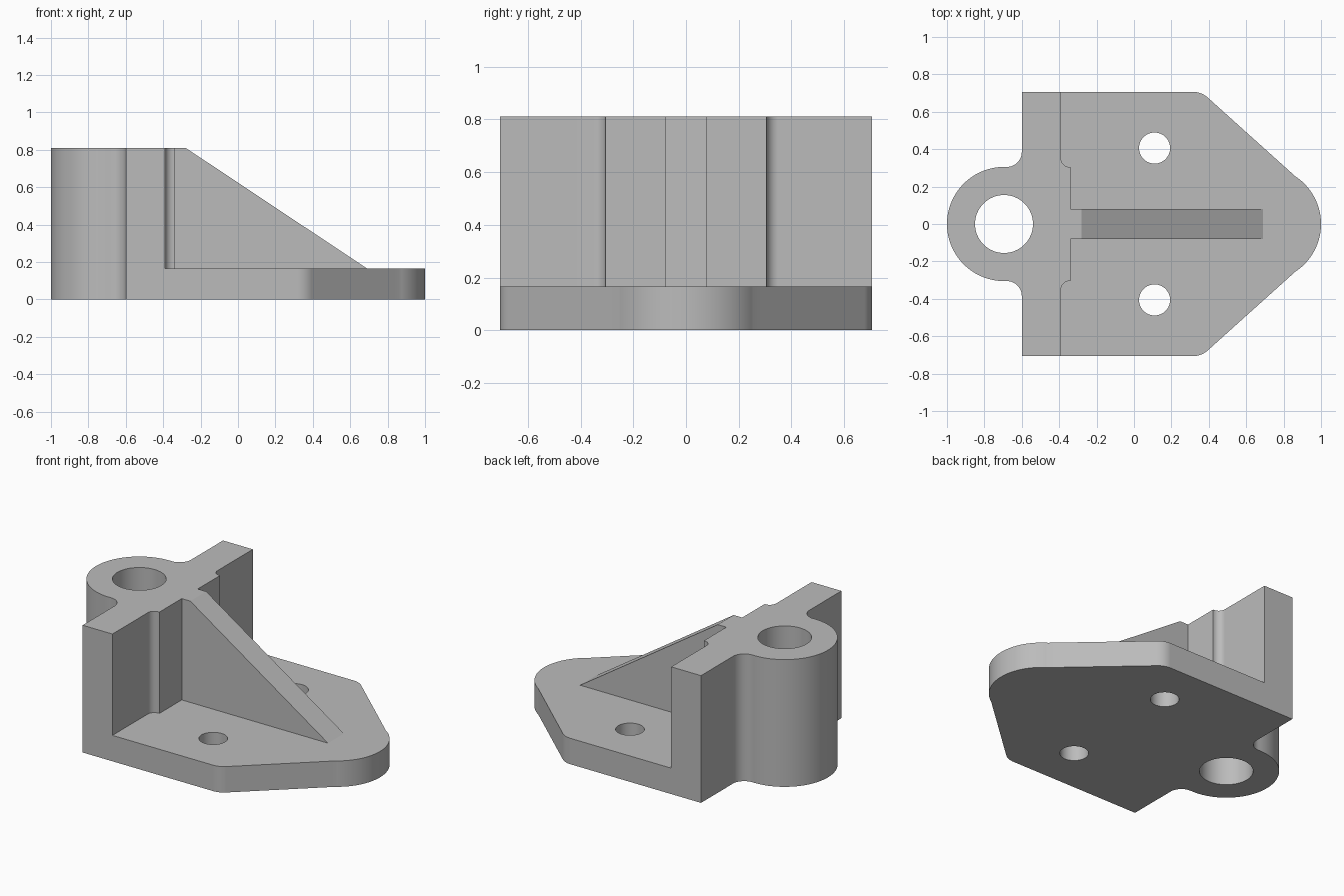
import bpy
import bmesh
from math import cos, sin, radians
from mathutils import Matrix

if "Cube" in bpy.data.objects:
    bpy.data.objects.remove(bpy.data.objects["Cube"], do_unlink=True)

# Main sizes
HEIGHT, BASE = 0.81, 0.165
HALF_WIDTH = 0.706
BOSS_X, BOSS_R, BORE_R = -0.695, 0.305, 0.155
WALL_BACK, WALL_FRONT, PAD_FRONT = -0.6, -0.39, -0.34
RIB_HALF = 0.08

grey = bpy.data.materials.new("plain_grey")
grey.use_nodes = True
colour = (0.5, 0.5, 0.5, 1)
grey.diffuse_color = colour
grey.node_tree.nodes["Principled BSDF"].inputs["Base Color"].default_value = colour


def arc(cx, cy, r, start, end, steps):
    angles = [radians(start + (end - start) * i / steps) for i in range(steps + 1)]
    return [(cx + r * cos(a), cy + r * sin(a)) for a in angles]


def mirrored(half):
    """Close a half outline by reflecting it across y = 0."""
    return half + [(x, -y) for x, y in reversed(half) if abs(y) > 1e-5]


def prism(name, outline, bottom, top, turn=None):
    """Extrude a flat outline along z, optionally turning the result."""
    bm = bmesh.new()
    face = bm.faces.new([bm.verts.new((x, y, bottom)) for x, y in outline])
    moved = bmesh.ops.extrude_face_region(bm, geom=[face])["geom"]
    verts = [v for v in moved if isinstance(v, bmesh.types.BMVert)]
    bmesh.ops.translate(bm, verts=verts, vec=(0, 0, top - bottom))
    if turn:
        bm.transform(turn)
    bmesh.ops.recalc_face_normals(bm, faces=bm.faces)
    mesh = bpy.data.meshes.new(name)
    bm.to_mesh(mesh)
    bm.free()
    mesh.materials.append(grey)
    obj = bpy.data.objects.new(name, mesh)
    bpy.context.collection.objects.link(obj)
    return obj


def combine(target, tool, operation):
    mod = target.modifiers.new(operation.lower(), "BOOLEAN")
    mod.operation, mod.object, mod.solver = operation, tool, "EXACT"
    bpy.ops.object.modifier_apply(modifier=mod.name)
    bpy.data.objects.remove(tool, do_unlink=True)


# Upright: round boss, fillets into the wall, and the stepped pad
fillet, step = 0.08, 0.045
upright = mirrored(
    arc(BOSS_X, 0, BOSS_R, 180, 90, 32)
    + arc(WALL_BACK - fillet, BOSS_R + fillet, fillet, -90, 0, 10)
    + [(WALL_BACK, HALF_WIDTH), (WALL_FRONT, HALF_WIDTH)]
    + arc(WALL_FRONT + step, BOSS_R + step, step, 180, 270, 8)
    + [(PAD_FRONT, BOSS_R)])
bracket = prism("bracket", upright, 0, HEIGHT)
bpy.context.view_layer.objects.active = bracket
bracket.select_set(True)

# Base plate: softened corners tapering to a round nose
base = mirrored(
    [(-0.5, HALF_WIDTH)]
    + arc(0.318, HALF_WIDTH - 0.112, 0.112, 90, 48, 8)
    + [(0.83, 0.284)]
    + arc(0.695, 0, BOSS_R, 57, 0, 20))
combine(bracket, prism("base_plate", base, 0, BASE), "UNION")

# Sloping rib, drawn in side profile and turned upright
rib = [(-0.42, 0.1), (0.69, 0.1), (0.69, BASE), (-0.28, HEIGHT), (-0.42, HEIGHT)]
turn = Matrix.Rotation(radians(90), 4, "X")
combine(bracket, prism("rib", rib, -RIB_HALF, RIB_HALF, turn), "UNION")

# Boss bore and the two mounting holes
for x, y, r in ((BOSS_X, 0, BORE_R), (0.11, 0.406, 0.083), (0.11, -0.406, 0.083)):
    cutter = prism("hole_cutter", arc(x, y, r, 0, 360, 64)[:-1], -0.1, 1)
    cutter.hide_render = True
    combine(bracket, cutter, "DIFFERENCE")

# Tidy coplanar faces, then smooth the curved walls only
bm = bmesh.new()
bm.from_mesh(bracket.data)
bmesh.ops.remove_doubles(bm, verts=bm.verts, dist=1e-5)
bmesh.ops.dissolve_limit(bm, angle_limit=radians(0.2), verts=bm.verts, edges=bm.edges)
bm.to_mesh(bracket.data)
bm.free()
bpy.ops.object.shade_smooth_by_angle(angle=radians(30))
weighted = bracket.modifiers.new("weighted_normals", "WEIGHTED_NORMAL")
weighted.keep_sharp = True
